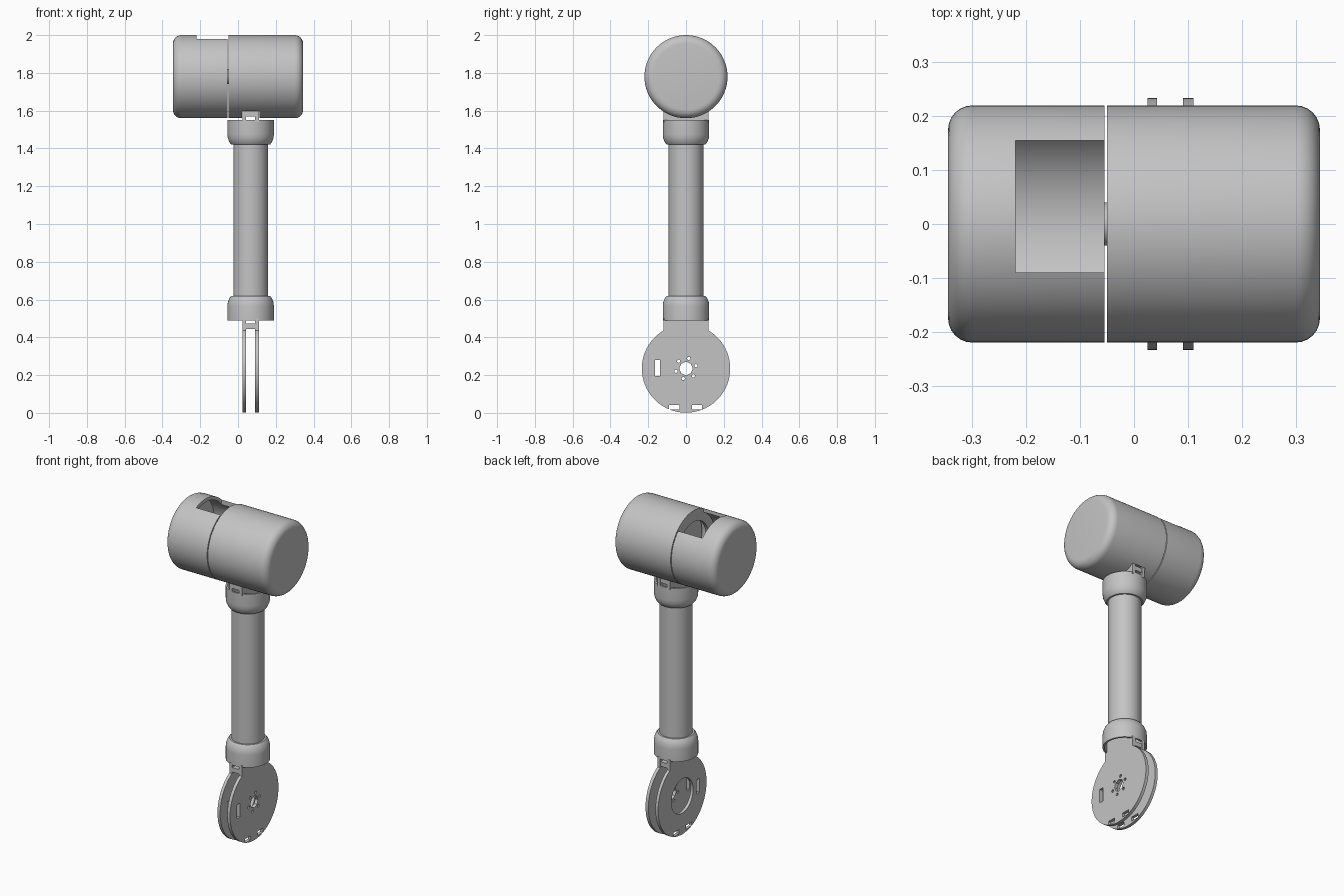
import bpy, bmesh, math
from mathutils import Matrix, Vector

if "Cube" in bpy.data.objects:
    bpy.data.objects.remove(bpy.data.objects["Cube"])

grey = bpy.data.materials.new("light_grey")
grey.diffuse_color = (0.55, 0.55, 0.55, 1)
grey.use_nodes = True
grey.node_tree.nodes["Principled BSDF"].inputs["Base Color"].default_value = grey.diffuse_color
CX = 0.067          # arm axis
HEAD_Z = 1.78       # motor housing axis height


def add_object(name, bm, smooth=True):
    bmesh.ops.remove_doubles(bm, verts=bm.verts, dist=1e-5)
    bmesh.ops.recalc_face_normals(bm, faces=bm.faces)
    me = bpy.data.meshes.new(name)
    bm.to_mesh(me)
    bm.free()
    me.materials.append(grey)
    ob = bpy.data.objects.new(name, me)
    bpy.context.collection.objects.link(ob)
    if smooth:
        shade(ob)
    return ob


def activate(ob):
    bpy.ops.object.select_all(action='DESELECT')
    ob.select_set(True)
    bpy.context.view_layer.objects.active = ob


def shade(ob):
    activate(ob)
    bpy.ops.object.shade_smooth_by_angle(angle=math.radians(30))


def lathe(name, profile, centre, along_x=False, segs=64):
    """Revolve (radius, height) points about z, or about x."""
    bm = bmesh.new()
    vs = [bm.verts.new((r, 0, h)) for r, h in profile]
    es = [bm.edges.new((vs[i], vs[(i + 1) % len(vs)])) for i in range(len(vs))]
    if profile[0][0] == 0 and profile[-1][0] == 0:
        bm.edges.remove(es[-1])
        es.pop()
    bmesh.ops.spin(bm, geom=vs + es, cent=(0, 0, 0), axis=(0, 0, 1),
                   angle=2 * math.pi, steps=segs)
    m = Matrix.Translation(Vector(centre))
    if along_x:
        m = m @ Matrix.Rotation(math.pi / 2, 4, 'Y')
    bm.transform(m)
    return add_object(name, bm)


def box(name, lo, hi):
    bm = bmesh.new()
    bmesh.ops.create_cube(bm, size=1)
    for v in bm.verts:
        v.co = [(a + b) / 2 + c * (b - a) for a, b, c in zip(lo, hi, v.co)]
    return add_object(name, bm, False)


def rod(name, radius, x0, x1, y, z, segs=32):
    return lathe(name, [(0, x0), (radius, x0), (radius, x1), (0, x1)],
                 (0, y, z), True, segs)


def cut(ob, cutters):
    for c in cutters:
        c.hide_render = True
        mod = ob.modifiers.new("cut", 'BOOLEAN')
        mod.operation = 'DIFFERENCE'
        mod.solver = 'EXACT'
        mod.object = c
        activate(ob)
        bpy.ops.object.modifier_apply(modifier=mod.name)
        bpy.data.objects.remove(c)
    shade(ob)


def plate(name, x0, x1, zc, radius, neck_end):
    """Round plate with a straight neck, extruded along x."""
    half = 0.12
    up = 1 if neck_end > zc else -1
    a0 = math.asin(half / radius)
    pts = [(half, neck_end)]
    n = 56
    for i in range(n + 1):
        a = a0 + (2 * math.pi - 2 * a0) * i / n
        pts.append((radius * math.sin(a), zc + up * radius * math.cos(a)))
    pts.append((-half, neck_end))
    bm = bmesh.new()
    f = bm.faces.new([bm.verts.new((x0, y, z)) for y, z in pts])
    ext = bmesh.ops.extrude_face_region(bm, geom=[f])
    bmesh.ops.translate(bm, vec=(x1 - x0, 0, 0),
                        verts=[g for g in ext['geom'] if isinstance(g, bmesh.types.BMVert)])
    return add_object(name, bm)


# Motor housing: two hollow shells with rounded closed ends
fillet = [(0.175 + 0.045 * math.sin(a), 0.30 + 0.045 * math.cos(a))
          for a in [math.pi / 2 * i / 6 for i in range(7)]]
right = lathe("housing_right", [(0, 0.345)] + fillet +
              [(0.22, -0.05), (0.15, -0.05), (0.15, -0.03), (0.2, -0.03),
               (0.2, 0.3), (0, 0.3)], (0, 0, HEAD_Z), True)
left = lathe("housing_left", [(0, -0.345)] + [(r, -h) for r, h in fillet] +
             [(0.22, -0.055), (0.2, -0.055), (0.2, -0.3), (0, -0.3)],
             (0, 0, HEAD_Z), True)
cut(left, [box("window_cutter", (-0.22, -0.09, HEAD_Z), (0, 0.155, 2.1))])
cut(right, [box("fork_cutter", (0.02, -0.125, 1.5), (0.115, 0.125, 1.605))])
rod("housing_hub", 0.04, -0.056, 0.03, 0, HEAD_Z)

# Arm tube
lathe("arm_tube", [(0, 0.56), (0.092, 0.56), (0.092, 1.48), (0, 1.48)], (CX, 0, 0))

# Cup collars at both tube ends, open on the outer side
collar = [(0.092, 0.62), (0.102, 0.62), (0.112, 0.608), (0.121, 0.585),
          (0.123, 0.565), (0.123, 0.49), (0.112, 0.49), (0.112, 0.56), (0.092, 0.56)]
lathe("lower_collar", collar, (CX, 0, 0))
lathe("upper_collar", [(r, 2.04 - z) for r, z in collar], (CX, 0, 0))

# Fork plates: exposed pair at the bottom, pair inside the housing at the top
for side, x0, x1 in (("left", 0.025, 0.043), ("right", 0.091, 0.11)):
    low = plate("lower_fork_" + side, x0, x1, 0.235, 0.234, 0.5)
    cutters = [box("slot", (x0 - .01, -0.165, 0.195), (x1 + .01, -0.138, 0.28))]
    cutters += [box("notch", (x0 - .01, y - 0.027, 0.017), (x1 + .01, y + 0.027, 0.042))
                for y in (-0.062, 0.058)]
    if side == "left":
        cutters.append(rod("bore", 0.105, x0 - .01, x1 + .01, 0, 0.235))
    else:
        cutters.append(rod("bore", 0.036, x0 - .01, x1 + .01, 0, 0.235, 8))
        for i in range(6):
            a = math.radians(60 * i + 15)
            cutters.append(rod("bolt_hole", 0.009, x0 - .01, x1 + .01,
                               0.055 * math.cos(a), 0.235 + 0.055 * math.sin(a), 8))
    cut(low, cutters)
    plate("upper_fork_" + side, x0, x1, HEAD_Z, 0.19, 1.54)
    # Narrow tongues that seat the plates in the collars
    for end, z0, z1 in (("lower", 0.5, 0.57), ("upper", 1.47, 1.54)):
        box(end + "_tongue_" + side, (x0, -0.1, z0), (x1, 0.1, z1))

# Cross bars between the fork plates
box("lower_cross_bar", (0.043, -0.118, 0.445), (0.091, 0.118, 0.472))
box("upper_cross_bar", (0.043, -0.118, 1.568), (0.091, 0.118, 1.595))
